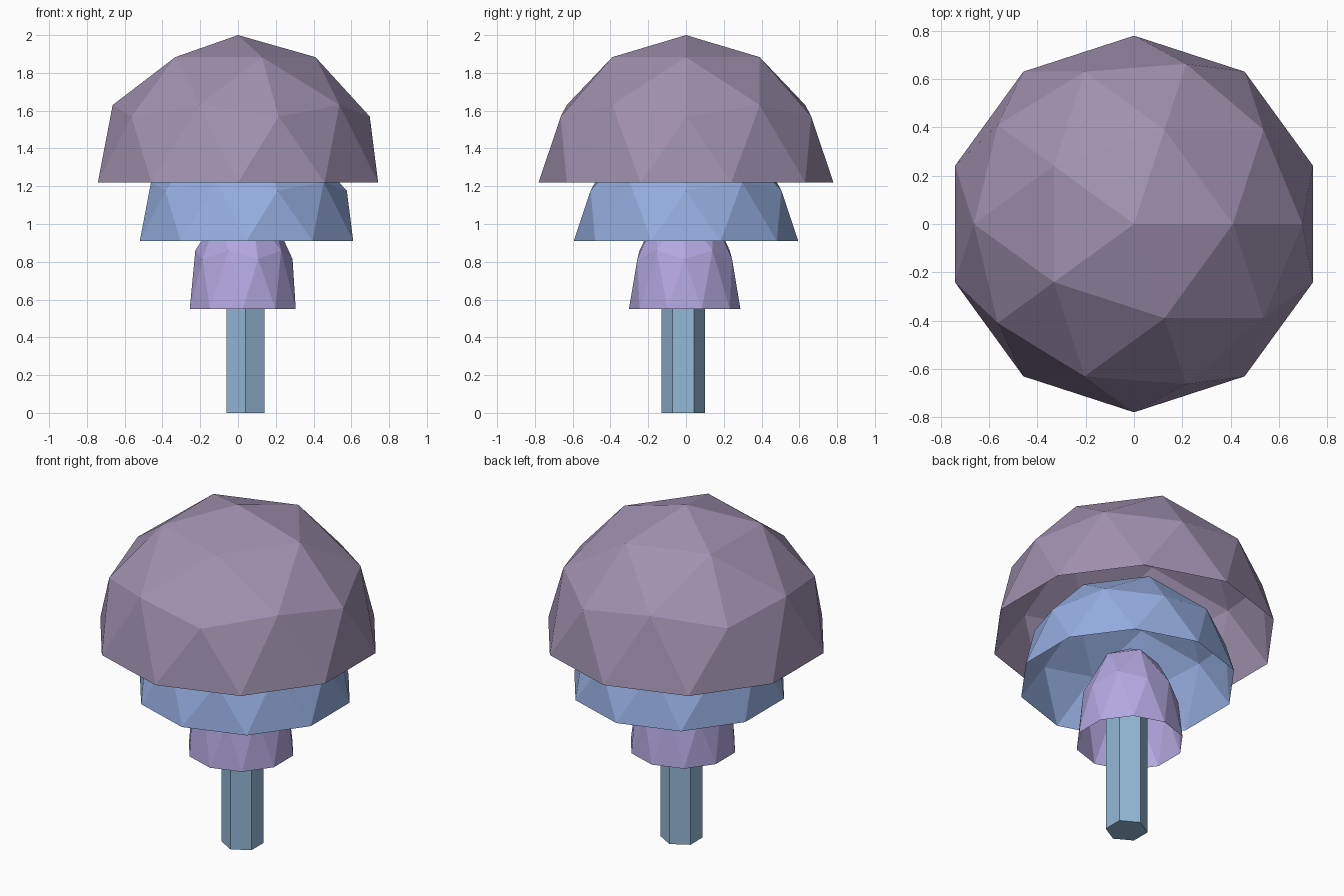
import bpy, bmesh

if "Cube" in bpy.data.objects:
    bpy.data.objects.remove(bpy.data.objects["Cube"])


def srgb(r, g, b):
    lin = [(c / 255 / 12.92) if c < 10 else ((c / 255 + 0.055) / 1.055) ** 2.4 for c in (r, g, b)]
    return (*lin, 1.0)


def material(name, rgb):
    mat = bpy.data.materials.new(name)
    mat.diffuse_color = srgb(*rgb)
    mat.use_nodes = True
    mat.node_tree.nodes["Principled BSDF"].inputs["Base Color"].default_value = mat.diffuse_color
    return mat


def finish(bm, name, location, scale, mat):
    mesh = bpy.data.meshes.new(name)
    bm.to_mesh(mesh)
    bm.free()
    mesh.materials.append(mat)
    obj = bpy.data.objects.new(name, mesh)
    obj.location = location
    obj.scale = scale
    bpy.context.collection.objects.link(obj)
    return obj


def dome(name, location, radius, height, mat):
    """Open upper half of a low-poly icosphere, standing on its rim."""
    bm = bmesh.new()
    bmesh.ops.create_icosphere(bm, subdivisions=2, radius=1.0)
    lower = [v for v in bm.verts if v.co.z < -0.01]
    bmesh.ops.delete(bm, geom=lower, context='VERTS')
    return finish(bm, name, location, (radius, radius, height), mat)


mauve = material("dusty mauve", (160, 145, 175))
blue = material("soft blue", (149, 174, 224))
lavender = material("lavender", (180, 168, 224))
stem_blue = material("pale stem blue", (148, 184, 214))

# Three stacked caps, largest on top
dome("top_cap", (0, 0, 1.22), 0.78, 0.78, mauve)
dome("middle_cap", (0.045, 0, 0.91), 0.594, 0.594, blue)
dome("lower_cap", (0.025, -0.007, 0.55), 0.295, 0.59, lavender)

# Six-sided stem, a corner facing the front, its top hidden in the lower cap
stem_height = 0.98
bm = bmesh.new()
bmesh.ops.create_cone(bm, cap_ends=True, segments=6, radius1=0.115, radius2=0.115, depth=1.0)
finish(bm, "stem", (0.04, -0.014, stem_height / 2), (1, 1, stem_height), stem_blue)
